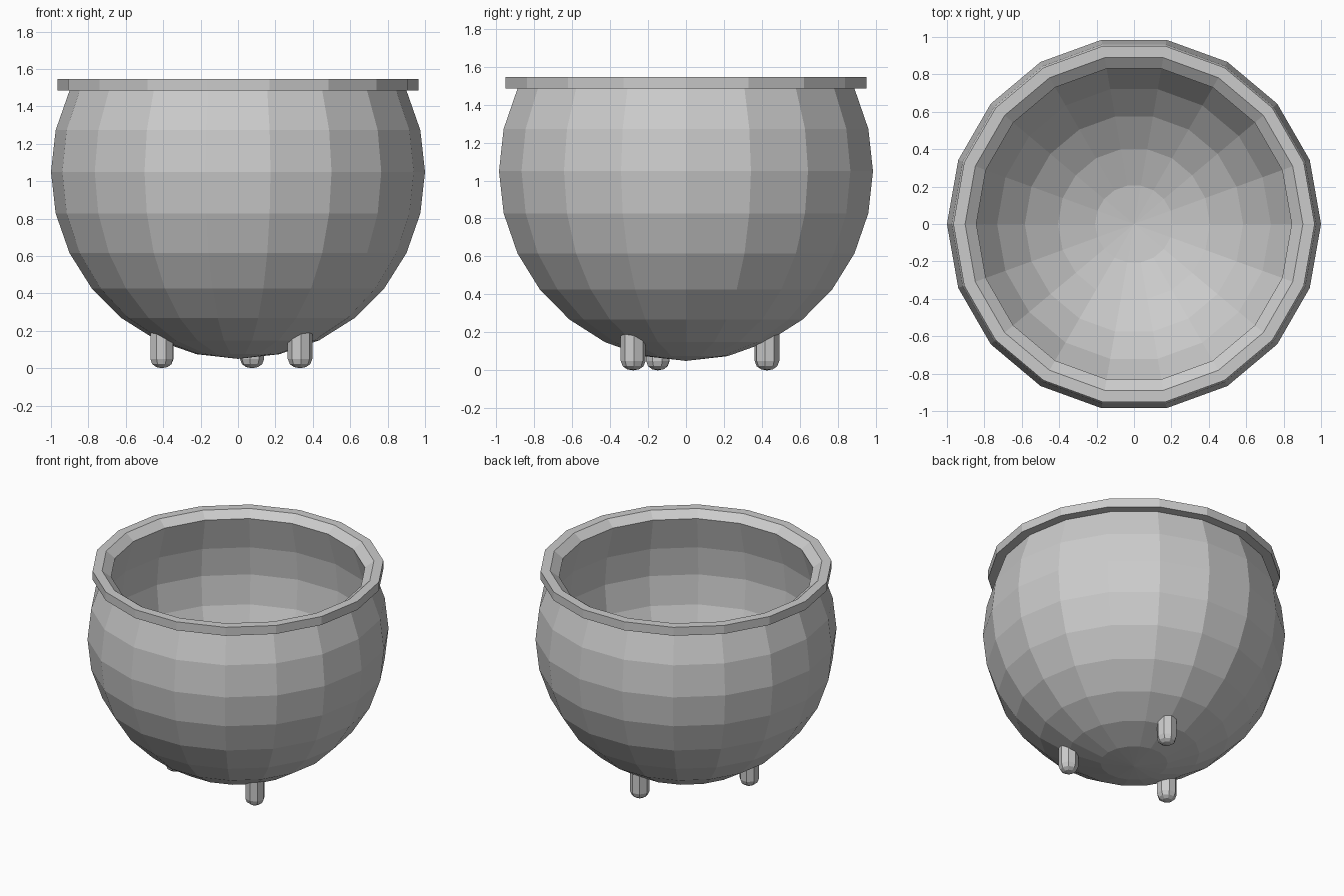
import bpy, bmesh
from math import sin, cos, pi, radians

if "Cube" in bpy.data.objects:
    bpy.data.objects.remove(bpy.data.objects["Cube"])


def lathe(name, profile, sides, loc=(0, 0, 0), turn=0.0):
    """Revolve (radius, z) points round z; a radius of 0 makes a pole."""
    bm = bmesh.new()
    rings = []
    for r, z in profile:
        if r == 0:
            rings.append([bm.verts.new((0, 0, z))] * sides)
        else:
            rings.append([bm.verts.new((r * cos(turn + 2 * pi * i / sides),
                                        r * sin(turn + 2 * pi * i / sides), z))
                          for i in range(sides)])
    for a, b in zip(rings, rings[1:]):
        for i in range(sides):
            j = (i + 1) % sides
            quad = list(dict.fromkeys((a[i], a[j], b[j], b[i])))
            bm.faces.new(quad)
    bmesh.ops.recalc_face_normals(bm, faces=bm.faces[:])
    mesh = bpy.data.meshes.new(name)
    bm.to_mesh(mesh)
    bm.free()
    obj = bpy.data.objects.new(name, mesh)
    obj.location = loc
    bpy.context.collection.objects.link(obj)
    return obj


def bowl_arc(radius, last):
    """Sphere profile from the bottom pole up, in 14ths of a half turn."""
    pts = [(0, 1.05 - radius)]
    for k in range(1, last + 1):
        a = pi * k / 14
        pts.append((radius * sin(a), 1.05 - radius * cos(a)))
    return pts


# Pot: outer bowl, flared rim, inner bowl in one closed profile
outer = bowl_arc(1.0, 9)
rim = [(0.966, 1.484), (0.966, 1.546), (0.903, 1.546), (0.843, 1.50)]
inner = bowl_arc(0.936, 8)[::-1]
lathe("cauldron_pot", outer + rim + inner, 18)

# Three stubby rounded feet
foot = [(0, 0), (0.032, 0.006), (0.055, 0.022), (0.066, 0.05), (0.066, 0.19), (0, 0.19)]
for n, angle in enumerate((80, 200, 320)):
    a = radians(angle)
    lathe(f"foot_{n + 1}", foot, 8, (0.433 * cos(a), 0.433 * sin(a), 0), a)
